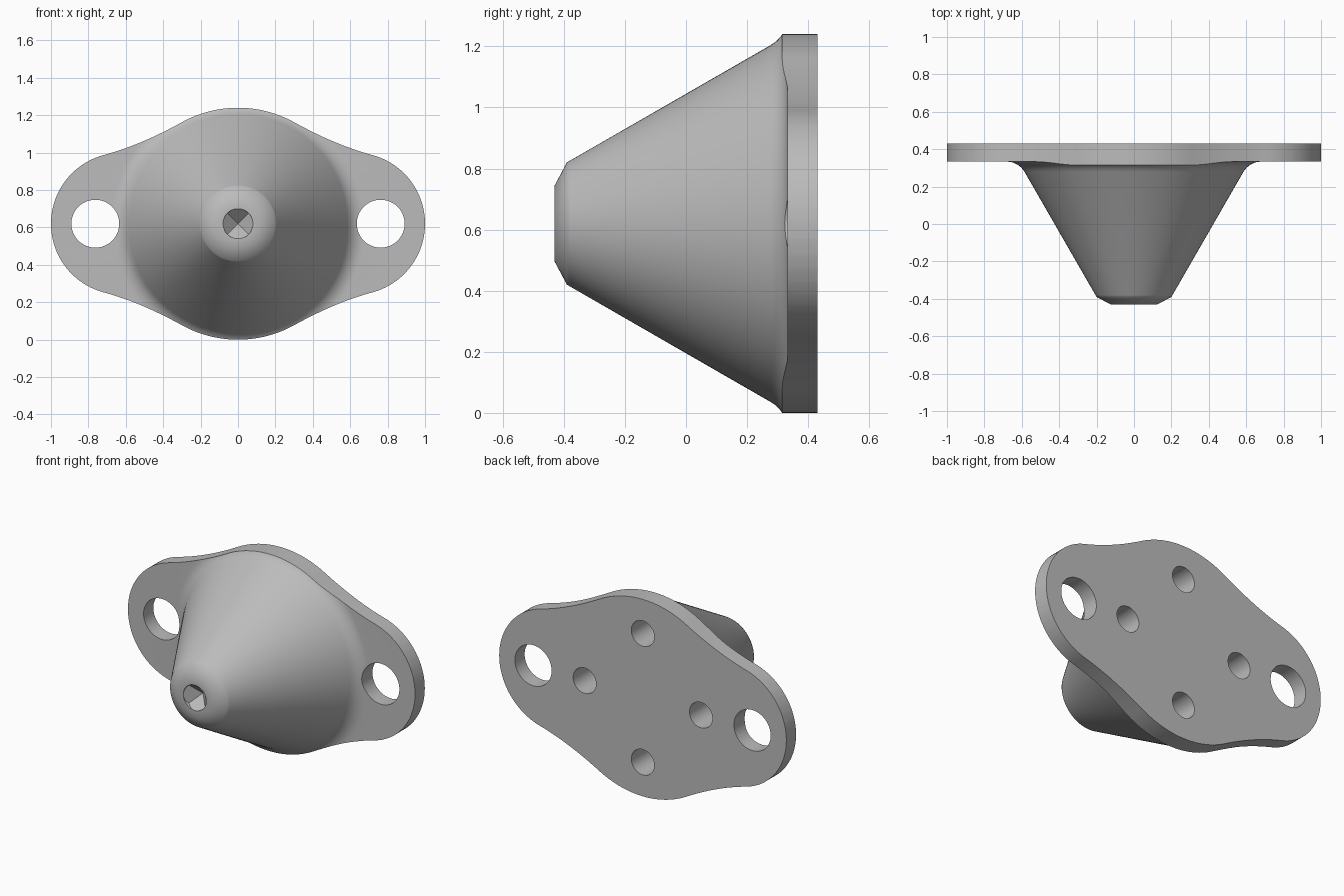
import bpy, bmesh, math
from mathutils import Matrix, Vector

if "Cube" in bpy.data.objects:
    bpy.data.objects.remove(bpy.data.objects["Cube"], do_unlink=True)

MID = 0.62              # height of the cone axis
FRONT, BACK = 0.333, 0.43
TIP = -0.43

grey = bpy.data.materials.new("plain grey")
grey.use_nodes = True
colour = (0.5, 0.5, 0.5, 1)
grey.diffuse_color = colour
grey.node_tree.nodes["Principled BSDF"].inputs["Base Color"].default_value = colour


def finish(name, bm):
    bmesh.ops.recalc_face_normals(bm, faces=bm.faces)
    mesh = bpy.data.meshes.new(name)
    bm.to_mesh(mesh)
    bm.free()
    mesh.materials.append(grey)
    ob = bpy.data.objects.new(name, mesh)
    bpy.context.collection.objects.link(ob)
    return ob


def revolve(name, profile, steps=128):
    """Turn a (radius, y) profile round the cone axis."""
    bm = bmesh.new()
    verts = [bm.verts.new((r, y, MID)) for r, y in profile]
    edges = [bm.edges.new(pair) for pair in zip(verts, verts[1:])]
    bmesh.ops.spin(bm, geom=verts + edges, cent=(0, 0, MID), axis=(0, 1, 0),
                   angle=math.tau, steps=steps, use_duplicate=False)
    bmesh.ops.remove_doubles(bm, verts=bm.verts, dist=0.0001)
    return finish(name, bm)


def prism(name, outline, y0, y1):
    """Extrude an (x, z) outline along y."""
    bm = bmesh.new()
    face = bm.faces.new([bm.verts.new((x, y0, MID + z)) for x, z in outline])
    made = bmesh.ops.extrude_face_region(bm, geom=[face])["geom"]
    moved = [v for v in made if isinstance(v, bmesh.types.BMVert)]
    bmesh.ops.translate(bm, verts=moved, vec=(0, y1 - y0, 0))
    return finish(name, bm)


def drill(name, x, z, radius, y0, y1):
    return prism(name, [(x + radius * math.cos(a), z + radius * math.sin(a))
                        for a in (math.tau * i / 48 for i in range(48))], y0, y1)


def cut(target, cutter, operation):
    mod = target.modifiers.new("cut", "BOOLEAN")
    mod.operation, mod.object, mod.solver = operation, cutter, "EXACT"
    bpy.ops.object.select_all(action="DESELECT")
    bpy.context.view_layer.objects.active = target
    target.select_set(True)
    bpy.ops.object.modifier_apply(modifier=mod.name)
    bpy.data.objects.remove(cutter, do_unlink=True)


# Cone with a chamfered tip, filleted into a wide disc
fillet_r, flare = 0.11, 0.68
fillet = [(flare - fillet_r * math.cos(a), FRONT - fillet_r + fillet_r * math.sin(a))
          for a in (math.radians(30 + 60 * i / 8) for i in range(9))]
body = revolve("cone_mount", [(0, TIP), (0.125, TIP), (0.2, -0.39), (0.206, -0.38)]
               + fillet + [(1.2, FRONT), (1.2, BACK), (0, BACK)])

# Quarter of the flange outline: ear arc, hollow curve, central arc
quarter = []
for i in range(21):
    a = math.radians(75 * i / 20)
    quarter.append((0.62 + 0.38 * math.cos(a), 0.38 * math.sin(a)))
start = Vector(quarter[-1])
turn = math.radians(61)
end = Vector((MID * math.cos(turn), MID * math.sin(turn)))
slope_a, slope_b = -math.tan(math.radians(15)), -math.tan(math.radians(29))
cx = (end.y - start.y + slope_a * start.x - slope_b * end.x) / (slope_a - slope_b)
bend = Vector((cx, start.y + slope_a * (cx - start.x)))
for i in range(1, 16):
    t = i / 16
    quarter.append(tuple(start * (1 - t) ** 2 + bend * 2 * t * (1 - t) + end * t * t))
for i in range(17):
    a = turn + (math.pi / 2 - turn) * i / 16
    quarter.append((MID * math.cos(a), MID * math.sin(a)))

# Mirror the quarter and trim the disc to it
half = quarter + [(-x, z) for x, z in reversed(quarter[:-1])]
outline = half + [(x, -z) for x, z in reversed(half[1:-1])]
cut(body, prism("flange_trim", outline, -1, 1), "INTERSECT")

# Bolt holes through the ears
for side in (-1, 1):
    cut(body, drill("ear_hole", side * 0.763, 0, 0.128, -1, 1), "DIFFERENCE")

# Four blind holes in the back
for x, z in ((1, 0), (-1, 0), (0, 1), (0, -1)):
    cut(body, drill("back_hole", x * 0.405, z * 0.405, 0.08, 0.2, 1), "DIFFERENCE")

# Four-sided pointed recess in the tip, with a round rim
bm = bmesh.new()
size = 0.16
bmesh.ops.create_cone(bm, cap_ends=True, segments=4, radius1=size * math.sqrt(2),
                      radius2=0, depth=size,
                      matrix=Matrix.Translation((0, TIP, MID))
                      @ Matrix.Rotation(-math.pi / 2, 4, "X")
                      @ Matrix.Rotation(math.pi / 4, 4, "Z"))
recess = finish("tip_recess", bm)
cut(recess, drill("recess_rim", 0, 0, 0.08, -1, 1), "INTERSECT")
cut(body, recess, "DIFFERENCE")

# Smooth curved faces, keep the real edges sharp
bpy.ops.object.select_all(action="DESELECT")
body.select_set(True)
bpy.context.view_layer.objects.active = body
bpy.ops.object.shade_smooth_by_angle(angle=math.radians(38))
